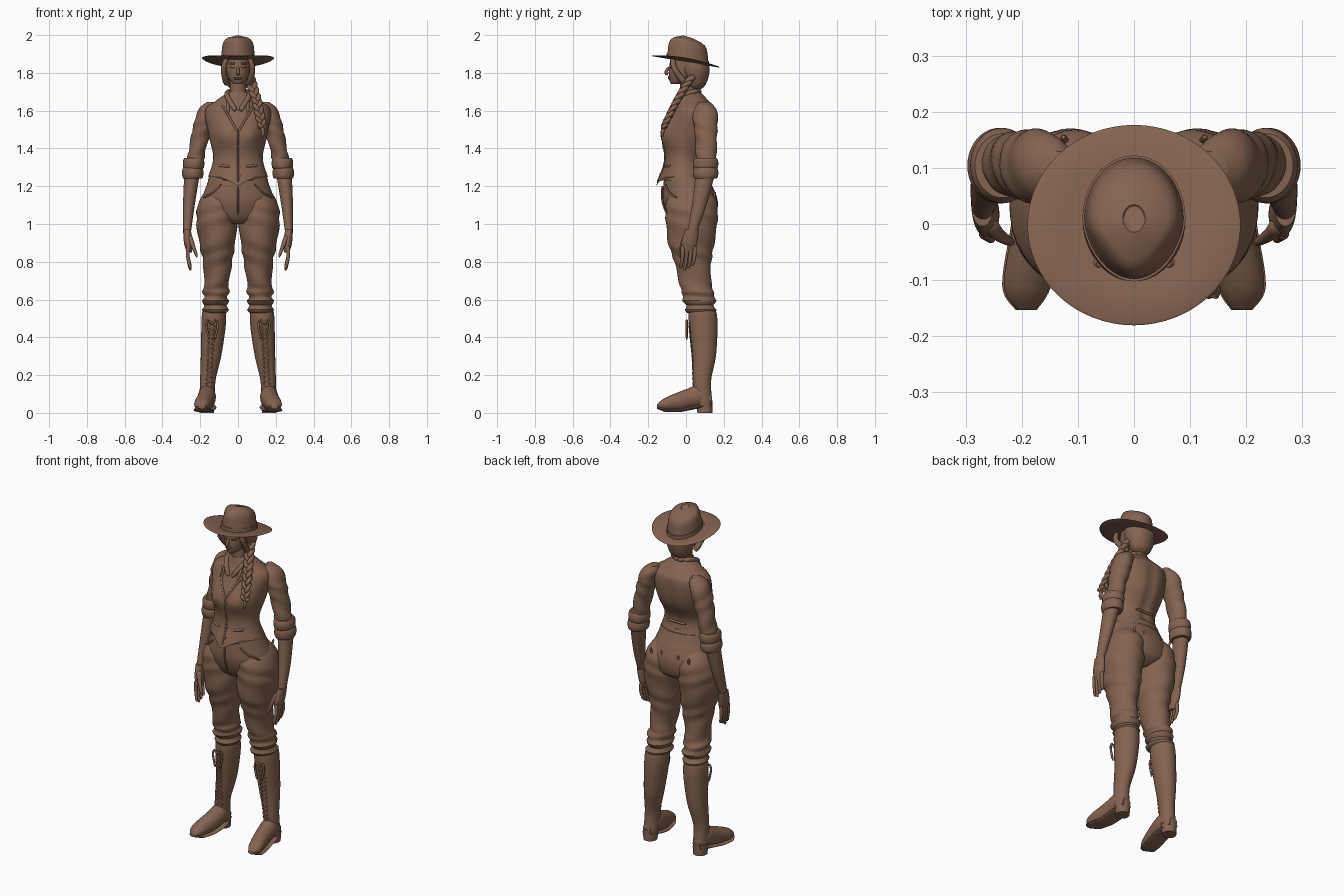
import bpy, bmesh, math
from math import sin, cos, pi, exp, sqrt
from mathutils import Vector
from mathutils.bvhtree import BVHTree

cube = bpy.data.objects.get("Cube")
if cube:
    bpy.data.objects.remove(cube, do_unlink=True)

COLOUR = (.23, .125, .08, 1)
brown = bpy.data.materials.new("warm_brown")
brown.use_nodes = True
brown.diffuse_color = COLOUR
shader = brown.node_tree.nodes["Principled BSDF"]
shader.inputs["Base Color"].default_value = COLOUR


def spline(rows, steps):
    """Smooth samples through rows of numbers."""
    samples = []
    for i, (start, end) in enumerate(zip(rows, rows[1:])):
        before, after = rows[max(i - 1, 0)], rows[min(i + 2, len(rows) - 1)]
        for s in range(steps):
            t = s / steps
            samples.append([b + t / 2 * (c - a + t * (2 * a - 5 * b + 4 * c - d + t * (3 * (b - c) + d - a)))
                            for a, b, c, d in zip(before, start, end, after)])
    return samples + [list(rows[-1])]


def skin(name, rings, mirror=False):
    """Bridge equal rings of points into a closed, smooth part."""
    bm = bmesh.new()
    loops = [[bm.verts.new(point) for point in ring] for ring in rings]
    count = len(loops[0])
    for lower, upper in zip(loops, loops[1:]):
        for i in range(count):
            j = (i + 1) % count
            bm.faces.new((lower[i], lower[j], upper[j], upper[i]))
    bm.faces.new(loops[0][::-1])
    bm.faces.new(loops[-1])
    bmesh.ops.recalc_face_normals(bm, faces=bm.faces)
    mesh = bpy.data.meshes.new(name)
    bm.to_mesh(mesh)
    bm.free()
    mesh.materials.append(brown)
    part = bpy.data.objects.new(name, mesh)
    bpy.context.collection.objects.link(part)
    bpy.ops.object.select_all(action='DESELECT')
    part.select_set(True)
    bpy.context.view_layer.objects.active = part
    bpy.ops.object.shade_smooth_by_angle(angle=math.radians(50))
    if mirror:
        part.modifiers.new("Mirror", 'MIRROR').use_mirror_merge = False
    return part


def oval(x, y, z, width, depth, warp=None, count=40):
    """Level ring with half sizes width and depth, optionally reshaped."""
    ring = []
    for i in range(count):
        angle = 2 * pi * i / count
        point = Vector((x + width * cos(angle), y + depth * sin(angle), z))
        ring.append(warp(point, angle) if warp else point)
    return ring


def body(name, rows, warp=None):
    """Central part from rows of height, half width, middle y, half depth."""
    return skin(name, [oval(0, y, z, w, d, warp) for z, w, y, d in spline(rows, 6)])


def limb(name, rows, aspect, warp=None):
    """Mirrored part from rows of height, x, y, half width."""
    return skin(name, [oval(x, y, z, w, w * aspect, warp) for z, x, y, w in spline(rows, 8)], True)


def tube(name, points, start, end=None, mirror=False):
    """Tapered round tube along a path."""
    path = [Vector(p) for p in spline(points, 4)]
    end = start if end is None else end
    rings, last = [], len(path) - 1
    for i, centre in enumerate(path):
        along = (path[min(i + 1, last)] - path[max(i - 1, 0)]).normalized()
        side = along.cross(Vector((1, 0, 0) if abs(along.x) < .8 else (0, 0, 1))).normalized()
        up = along.cross(side)
        radius = (start + (end - start) * i / last) * (.6 if i in (0, last) else 1)
        rings.append([centre + radius * (side * p.x + up * p.y) for p in oval(0, 0, 0, 1, 1, count=10)])
    return skin(name, rings, mirror)


def front_of(part):
    """Return a function placing (x, z) on the front of a part."""
    mesh = part.data
    tree = BVHTree.FromPolygons([v.co for v in mesh.vertices], [tuple(f.vertices) for f in mesh.polygons])

    def place(x, z):
        hit = tree.ray_cast(Vector((x, -1, z)), Vector((0, 1, 0)))[0]
        return (x, hit.y if hit else 0, z)
    return place


def clamp(value):
    return min(max(value, 0), 1)


def bump(offset, size):
    return exp(-(offset / size) ** 2)


def folds(size, pitch):
    """Slanting cloth folds running around a part."""
    def warp(point, angle):
        wave = size * sin(pitch * point.z + 2 * angle + sin(pitch / 2 * point.z))
        return point + Vector((wave * cos(angle), wave * sin(angle), 0))
    return warp


# Hat: tilted brim with raised sides, pinched crown and band
def brim_height(point):
    return 1.86 - .17 * point.y + point.x ** 2 / 2


def brim_shape(point, angle):
    point.z += brim_height(point)
    return point


def crown_shape(point, angle):
    rise = clamp(point.z)
    pinch = rise * clamp(-point.y * 10) / 2
    base = brim_height(point)
    top = 2 - .3 * clamp(point.y + .02)
    return Vector((point.x * (1 - pinch), point.y, base + (top - base) * point.z))


def hat_ring(level, size):
    return oval(0, .01, level, .09 * size, .11 * size, crown_shape)


brim_rings = [(r, -.002) for r in (.08, .13, .185)] + [(.19, 0)] + [(r, .003) for r in (.185, .13, .08)]
skin("hat_brim", [oval(0, -.002, z, r, r * .94, brim_shape, 64) for r, z in brim_rings])
levels = [i / 12 for i in range(13)]
skin("hat_crown", [hat_ring(t, sqrt(1 - .2 * t - .75 * t ** 8)) for t in levels] + [hat_ring(.98, .2)])
skin("hat_band", [hat_ring(t, 1.02) for t in (0, .2)])

# Head, face, neck and hair
head = body("head", [(1.74, .02, -.06, .02), (1.77, .05, -.02, .07), (1.82, .065, 0, .09), (1.89, .07, .01, .09)])
face = front_of(head)
tube("nose", [(0, -.09, 1.83), (0, -.106, 1.803), (0, -.095, 1.795)], .007, .011)
for part, z in (("upper_lip", 1.78), ("lower_lip", 1.77)):
    tube(part, [face(x, z) for x in (-.02, 0, .02)], .005)
for part, z in (("eyelids", 1.83), ("eyebrows", 1.85)):
    tube(part, [face(x, z) for x in (.015, .03, .045)], .005, mirror=True)
body("neck", [(1.62, .055, .02, .055), (1.7, .044, .015, .046), (1.78, .044, .015, .046)])
body("hair", [(1.71, .025, .05, .02), (1.74, .06, .055, .05), (1.82, .085, .045, .08), (1.9, .07, .03, .07)],
     lambda point, angle: point * (1 + .001 * sin(14 * angle)))
tube("side_hair", [(.06, -.07, 1.88), (.077, -.06, 1.82), (.06, 0, 1.74)], .012, .018, True)

# Braid over the left shoulder: three twisted strands and a tail
guide = spline([(.06, .03, 1.78), (.1, -.05, 1.65), (.13, -.12, 1.51)], 12)
for k in range(3):
    turns = [(i * .8 + k * 2 * pi / 3, p) for i, p in enumerate(guide)]
    tube(f"braid_strand_{k + 1}", [(x + .016 * sin(a), y + .009 * sin(2 * a), z) for a, (x, y, z) in turns],
         .015, .01)
tube("braid_tail", [guide[-1], (.133, -.125, 1.48), (.128, -.125, 1.46)], .013, .005)


# Waistcoat: bust, spine groove and pointed hem by rule
def vest_shape(point, angle):
    if point.y < 0:
        point.y -= .025 * bump(abs(point.x) - .07, .045) * bump(point.z - 1.475, .055)
        tip = clamp(1 - abs(point.x) * 11) * clamp((1.31 - point.z) * 16)
        point.z -= .05 * tip
        point.y -= .03 * tip
    else:
        point.y -= .014 * bump(point.x, .02) * clamp((1.65 - point.z) * 10)
    return point


vest = body("waistcoat", [(1.25, .158, -.01, .12), (1.35, .131, -.01, .1), (1.47, .155, .013, .135),
                          (1.6, .174, .04, .115), (1.65, .12, .036, .085), (1.7, .05, .02, .054)], vest_shape)
chest = front_of(vest)
tube("front_seam", [chest(0, 1.22 + i * .04) for i in range(8)], .005)
tube("neckline", [chest(.003 + i * .016, 1.49 + i * .028) for i in range(6)], .006, mirror=True)
tube("collar", [(.012, -.075, 1.6), (.055, -.03, 1.67), (.05, .04, 1.7), (0, .075, 1.7)], .014, mirror=True)
tube("collar_points", [chest(.052, 1.65 - i * .035) for i in range(3)], .012, .004, True)
tube("waist_pockets", [chest(x, 1.3 + x / 10) for x in (.045, .07, .1)], .007, mirror=True)
for i in range(5):
    x, y, z = chest(.01, 1.26 + i * .05)
    tube(f"button_{i + 1}", [(x, y, z), (x, y - .007, z)], .007)
tube("back_cinch", [(x, .09, 1.335) for x in (-.06, 0, .06)], .007)

# Sleeves, rolled cuffs, forearms and hands
limb("sleeves", [(1.3, .232, .105, .045), (1.42, .21, .107, .046), (1.55, .177, .103, .053),
                 (1.61, .155, .1, .05), (1.645, .14, .1, .024)], 1.22, folds(.003, 75))


def cuff_rings(low, high, x, width):
    """Soft-edged roll between two heights."""
    for i in range(9):
        t = i / 8
        size = width * (.85 + .15 * sin(pi * t) ** .5)
        yield oval(x, .104, low + (high - low) * t, size, size * 1.18)


skin("lower_cuffs", list(cuff_rings(1.24, 1.3, .24, .057)), True)
skin("upper_cuffs", list(cuff_rings(1.29, 1.35, .235, .057)), True)
limb("forearms", [(.95, .27, .03, .02), (1.1, .26, .07, .031), (1.28, .242, .105, .042)], 1.25)
limb("hands", [(.85, .258, .014, .014), (.9, .263, .018, .023), (.97, .27, .032, .02)], 1.8)
for i, finger in enumerate(("index", "middle", "ring", "little")):
    y, tip = i * .021 - .018, .755 + .012 * abs(i - 1)
    tube(finger + "_fingers", [(.263, y, .885), (.266, y, .83), (.252, y - .01, tip)], .012, .008, True)
tube("thumbs", [(.258, 0, .935), (.24, -.02, .89), (.217, -.034, .825)], .016, .007, True)


# Trousers: seat, gathered legs, waistband and pockets
def gathered(point, angle):
    point = folds(.003, 60)(point, angle)
    swell = .008 * sin(point.z * 130) * clamp((.68 - point.z) * 12)
    return point + Vector((swell * cos(angle), swell * sin(angle), 0))


body("trouser_seat", [(1, .06, .02, .08), (1.04, .17, .03, .125), (1.12, .192, .023, .145),
                      (1.2, .168, .01, .13), (1.29, .135, -.01, .1)])
limb("trouser_legs", [(.53, .12, .08, .06), (.62, .118, .066, .067), (.7, .113, .047, .067), (.8, .108, .036, .077),
                      (.9, .11, .028, .096), (1.02, .112, .03, .108), (1.12, .105, .03, .103),
                      (1.2, .09, .03, .06)], 1.27, gathered)
body("waistband", [(1.23, .159, 0, .126), (1.275, .146, -.005, .112)])
tube("fly_seam", [(0, -.126, 1.2), (0, -.125, 1.12), (0, -.1, 1.05)], .005)
tube("hip_pockets", [(.09, -.11, 1.21), (.13, -.09, 1.17), (.18, -.05, 1.14)], .005, mirror=True)
tube("back_pockets", [(.09 + .036 * cos(a), .155 + .015 * sin(a), 1.17 + .07 * sin(a))
                      for a in (pi + i * pi / 6 for i in range(7))], .006, mirror=True)

# Boots: shaft, foot, sole, heel and criss-cross laces
shaft = limb("boot_shafts", [(.06, .163, .09, .042), (.17, .16, .085, .041), (.3, .143, .095, .054),
                             (.45, .13, .092, .064), (.53, .127, .088, .063), (.545, .127, .088, .05)], 1.17)
foot = spline([(-.153, .192, .016, .045), (-.11, .191, .041, .08), (0, .169, .047, .125),
               (.07, .164, .045, .145), (.137, .165, .025, .09)], 6)


def foot_ring(y, x, width, top, welt):
    """Upright ring of the foot, or of the sole when a welt is given."""
    bottom = .01 + .2 * clamp(y + .03) + .4 * clamp(-y - .11)
    if welt:
        bottom, top, width = bottom - .006, bottom + .012, width + welt
    middle, height = (bottom + top) / 2, (top - bottom) / 2
    return [(p.x, y, p.y) for p in oval(x, middle, 0, width, height)]


for part, welt in (("boot_feet", 0), ("boot_soles", .003)):
    skin(part, [foot_ring(*row, welt) for row in foot], True)
limb("boot_heels", [(0, .165, .1, .038), (.065, .165, .097, .042)], 1.05)
shin = front_of(shaft)
for side, label in ((-1, "inner"), (1, "outer")):
    heights = [.13 + i * .025 for i in range(15)]
    crossing = [shin(.153 - z * z / 15 + side * .016 * (-1) ** i, z) for i, z in enumerate(heights)]
    tube("crossed_laces_" + label, crossing, .005, mirror=True)
    bow = [(.138 + side * reach, .004, z) for reach, z in ((0, .47), (.02, .49), (.03, .46), (.015, .39))]
    tube("lace_bows_" + label, bow, .006, mirror=True)
